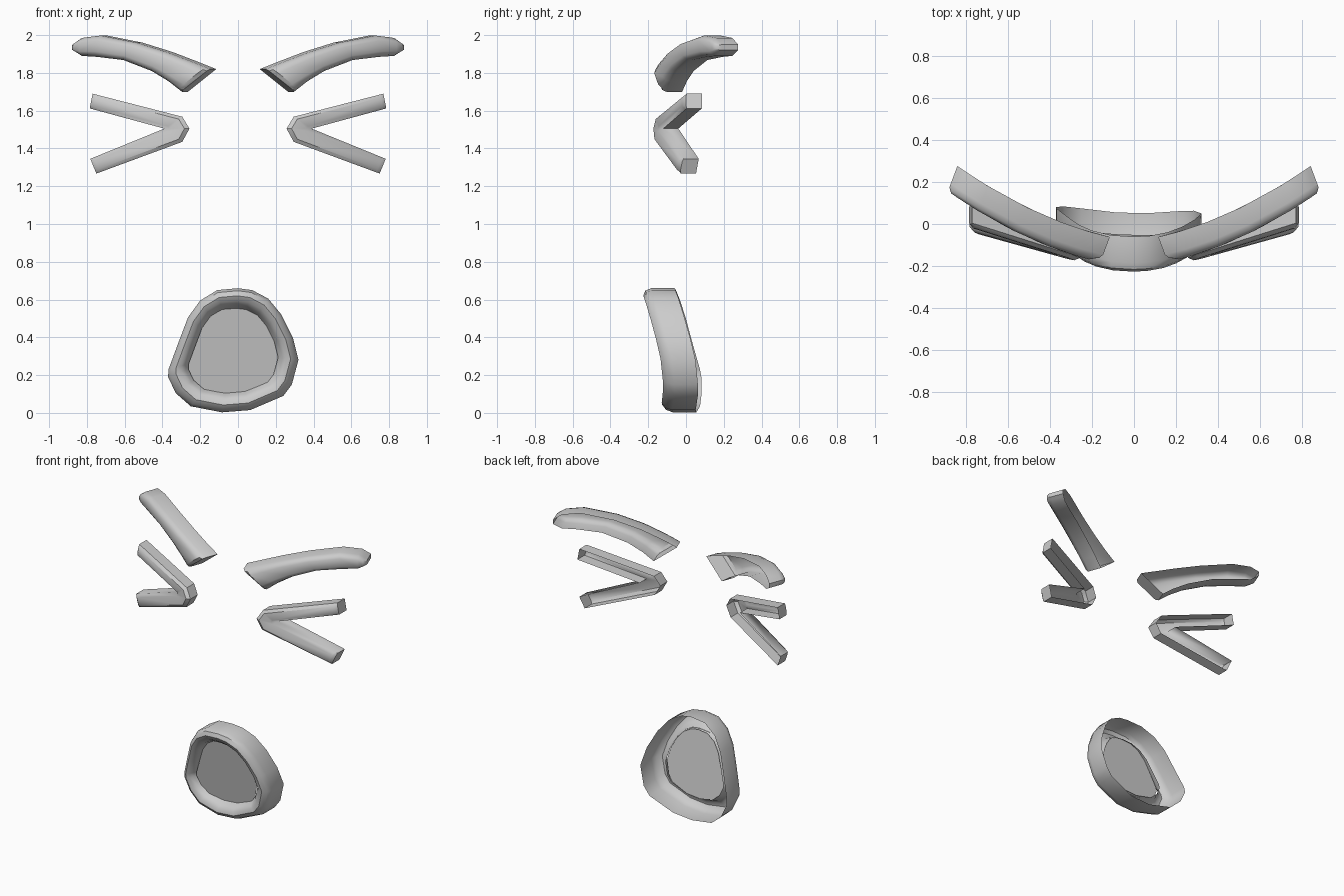
import bpy, bmesh, math

if "Cube" in bpy.data.objects:
    bpy.data.objects.remove(bpy.data.objects["Cube"])


def finish(name, bm, mirror=False, angle=40):
    bmesh.ops.remove_doubles(bm, verts=bm.verts, dist=0.0005)
    bmesh.ops.recalc_face_normals(bm, faces=bm.faces)
    # open shells: make sure the front looks towards -y
    if sum(f.normal.y * f.calc_area() for f in bm.faces) > 0:
        bmesh.ops.reverse_faces(bm, faces=bm.faces)
    me = bpy.data.meshes.new(name)
    bm.to_mesh(me)
    bm.free()
    ob = bpy.data.objects.new(name, me)
    bpy.context.collection.objects.link(ob)
    bpy.ops.object.select_all(action='DESELECT')
    ob.select_set(True)
    bpy.context.view_layer.objects.active = ob
    bpy.ops.object.shade_smooth_by_angle(angle=math.radians(angle))
    if mirror:
        ob.modifiers.new("Mirror", 'MIRROR').use_mirror_merge = False
    return ob


def bridge(bm, a, b, closed=False):
    for i in range(len(a) if closed else len(a) - 1):
        j = (i + 1) % len(a)
        bm.faces.new((a[i], a[j], b[j], b[i]))


def strip_shell(name, pairs, front_y, depth, profile, back_dx=0.0, end=0.85):
    """Open-backed U-shaped strip lofted through (top, bottom) point pairs."""
    # short extra sections soften the front edge at both ends
    def mix(p, q, t):
        return tuple(tuple(u + (v - u) * t for u, v in zip(a, b)) for a, b in zip(p, q))
    t0, t1 = [0.02 / math.dist(pairs[i][0], pairs[j][0]) for i, j in ((0, 1), (-1, -2))]
    secs = [(pairs[0], end), (mix(pairs[0], pairs[1], t0), 1)]
    secs += [(p, 1) for p in pairs[1:-1]]
    secs += [(mix(pairs[-1], pairs[-2], t1), 1), (pairs[-1], end)]
    bm = bmesh.new()
    rows = []
    for ((tx, tz), (bx, bz)), e in secs:
        row = []
        for f, d in profile:
            x, z = tx + (bx - tx) * f, tz + (bz - tz) * f
            d = min(d, e)
            row.append(bm.verts.new((x + back_dx * (1 - d), front_y(x, z) + depth * (1 - d), z)))
        rows.append(row)
    for a, b in zip(rows, rows[1:]):
        bridge(bm, a, b)
    bm.faces.new(rows[0])
    bm.faces.new(rows[-1])
    return finish(name, bm, mirror=True)


# Eyebrows: curved tapering strips sweeping back around the head
brow = [((.16, 1.82), (.31, 1.70)), ((.26, 1.86), (.38, 1.755)), ((.39, 1.91), (.47, 1.81)),
        ((.55, 1.96), (.62, 1.868)), ((.74, 1.998), (.76, 1.885)), ((.84, 1.985), (.84, 1.89)),
        ((.885, 1.95), (.885, 1.92))]
strip_shell("eyebrows", brow, lambda x, z: -.19 + .2 * (x - .12) + .33 * (x - .12) ** 2, .12,
            [(0, 0), (0, .7), (.08, .9), (.25, 1), (.75, 1), (.92, .9), (1, .7), (1, 0)], -.045)

# Eyes: squeezed-shut chevrons pointing inwards
notch = (.39, 1.505)
eye = [((.77, 1.69), (.785, 1.612)), ((.295, 1.568), notch), ((.257, 1.505), notch),
       ((.295, 1.435), notch), ((.75, 1.267), (.782, 1.345))]
strip_shell("eyes", eye, lambda x, z: -.18 + .3 * (x - .26) + .06 * (z - 1.5), .1,
            [(0, 0), (0, .8), (.2, 1), (.8, 1), (1, .8), (1, 0)])

# Mouth: rounded rim with an open back and a recessed panel
rim = [(0, .66), (-.11, .65), (-.20, .595), (-.265, .505), (-.32, .36), (-.368, .23),
       (-.37, .19), (-.33, .105), (-.25, .035), (-.085, .003), (.065, .015), (.24, .09),
       (.285, .15), (.32, .28), (.29, .40), (.23, .52), (.16, .605), (.075, .65)]
cx, cz = -.025, .325


def mouth_loop(bm, f, d, k=.45):
    pts = [(cx + (x - cx) * f, cz + (z - cz) * f) for x, z in rim]
    return [bm.verts.new((x, .052 - .17 * z + k * x * x - d, z)) for x, z in pts]


bm = bmesh.new()
loops = [mouth_loop(bm, f, d) for f, d in
         [(1, 0), (1, .125), (.96, .158), (.88, .173), (.8, .163), (.73, .135), (.67, .085)]]
for a, b in zip(loops, loops[1:]):
    bridge(bm, a, b, closed=True)
finish("mouth_rim", bm)

bm = bmesh.new()
bm.faces.new(mouth_loop(bm, .69, .095, k=.0))
finish("mouth_panel", bm)
